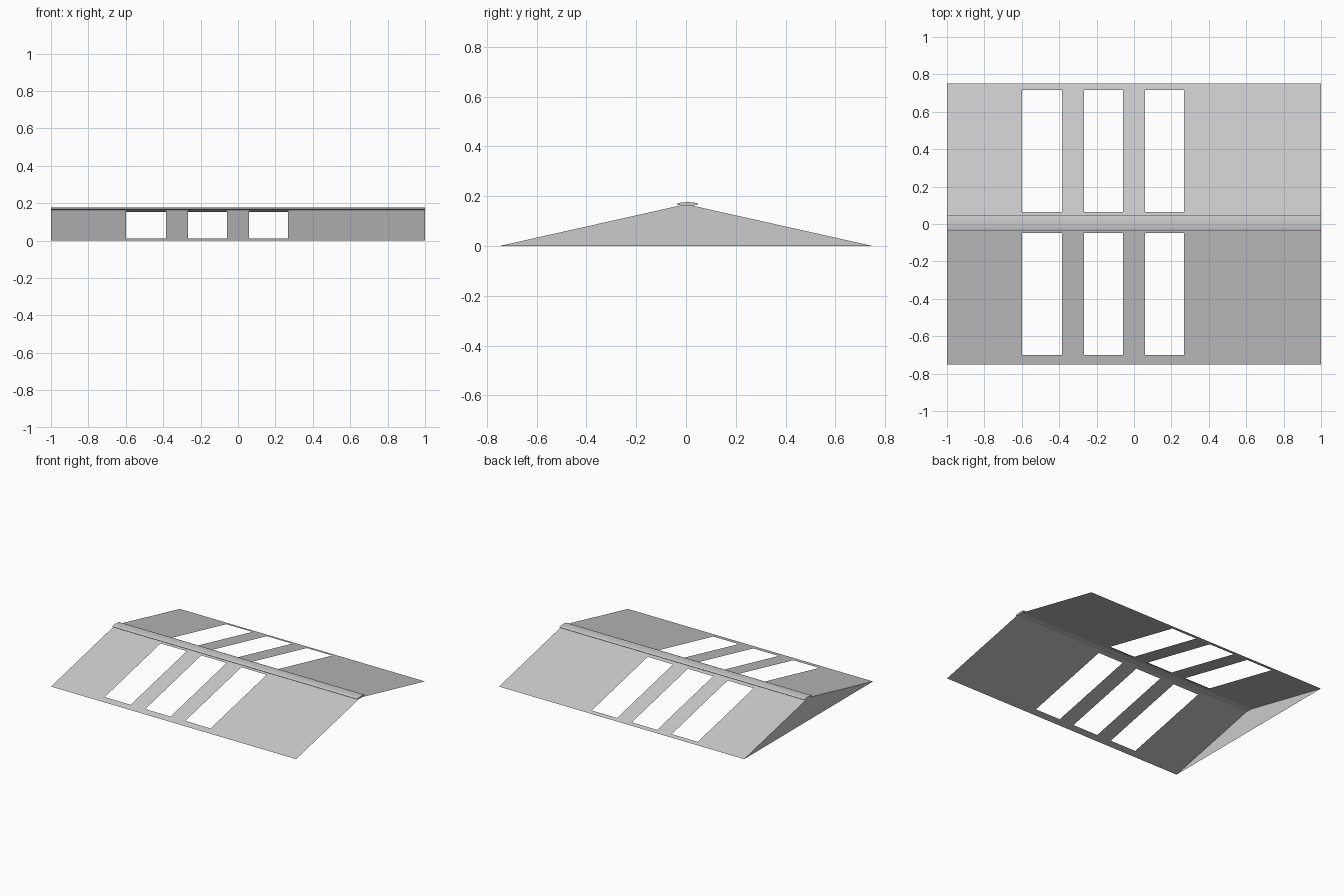
import bpy, bmesh, math

if "Cube" in bpy.data.objects:
    bpy.data.objects.remove(bpy.data.objects["Cube"])

EAVE_Y, APEX_Z = 0.75, 0.168


def make(name, bm):
    bmesh.ops.recalc_face_normals(bm, faces=bm.faces)
    me = bpy.data.meshes.new(name)
    bm.to_mesh(me)
    bm.free()
    ob = bpy.data.objects.new(name, me)
    bpy.context.collection.objects.link(ob)
    return ob


def slope(name, side, y_in, y_out):
    """Thin roof sheet as a grid, leaving out the skylight cells."""
    xs = [-1, -0.598, -0.385, -0.267, -0.06, 0.06, 0.267, 1]
    ys = [0, y_in, y_out, EAVE_Y]
    bm = bmesh.new()
    v = [[bm.verts.new((x, side * y, APEX_Z * (1 - y / EAVE_Y))) for y in ys] for x in xs]
    for i in range(len(xs) - 1):
        for j in range(3):
            if j == 1 and i in (1, 3, 5):
                continue
            quad = [v[i][j], v[i + 1][j], v[i + 1][j + 1], v[i][j + 1]]
            f = bm.faces.new(quad)
            f.normal_update()
            if f.normal.z < 0:
                f.normal_flip()
    me = bpy.data.meshes.new(name)
    bm.to_mesh(me)
    bm.free()
    bpy.context.collection.objects.link(bpy.data.objects.new(name, me))


# Two roof slopes with three openings each
slope("front_slope", -1, 0.047, 0.70)
slope("back_slope", 1, 0.065, 0.717)

# Gable wall closing the left end
bm = bmesh.new()
bm.faces.new([bm.verts.new(p) for p in
              ((-1, EAVE_Y, 0), (-1, -EAVE_Y, 0), (-1, 0, APEX_Z))])
make("gable_wall", bm)

# Flattened round ridge cap
bm = bmesh.new()
N = 24
rings = []
for x in (-1, 1):
    rings.append([bm.verts.new((x, 0.006 + 0.043 * math.cos(2 * math.pi * k / N),
                                0.169 + 0.007 * math.sin(2 * math.pi * k / N)))
                  for k in range(N)])
for k in range(N):
    m = (k + 1) % N
    bm.faces.new((rings[0][k], rings[0][m], rings[1][m], rings[1][k]))
for r in rings:
    bm.faces.new(r)
cap = make("ridge_cap", bm)
bpy.context.view_layer.objects.active = cap
cap.select_set(True)
bpy.ops.object.shade_smooth_by_angle(angle=math.radians(40))
